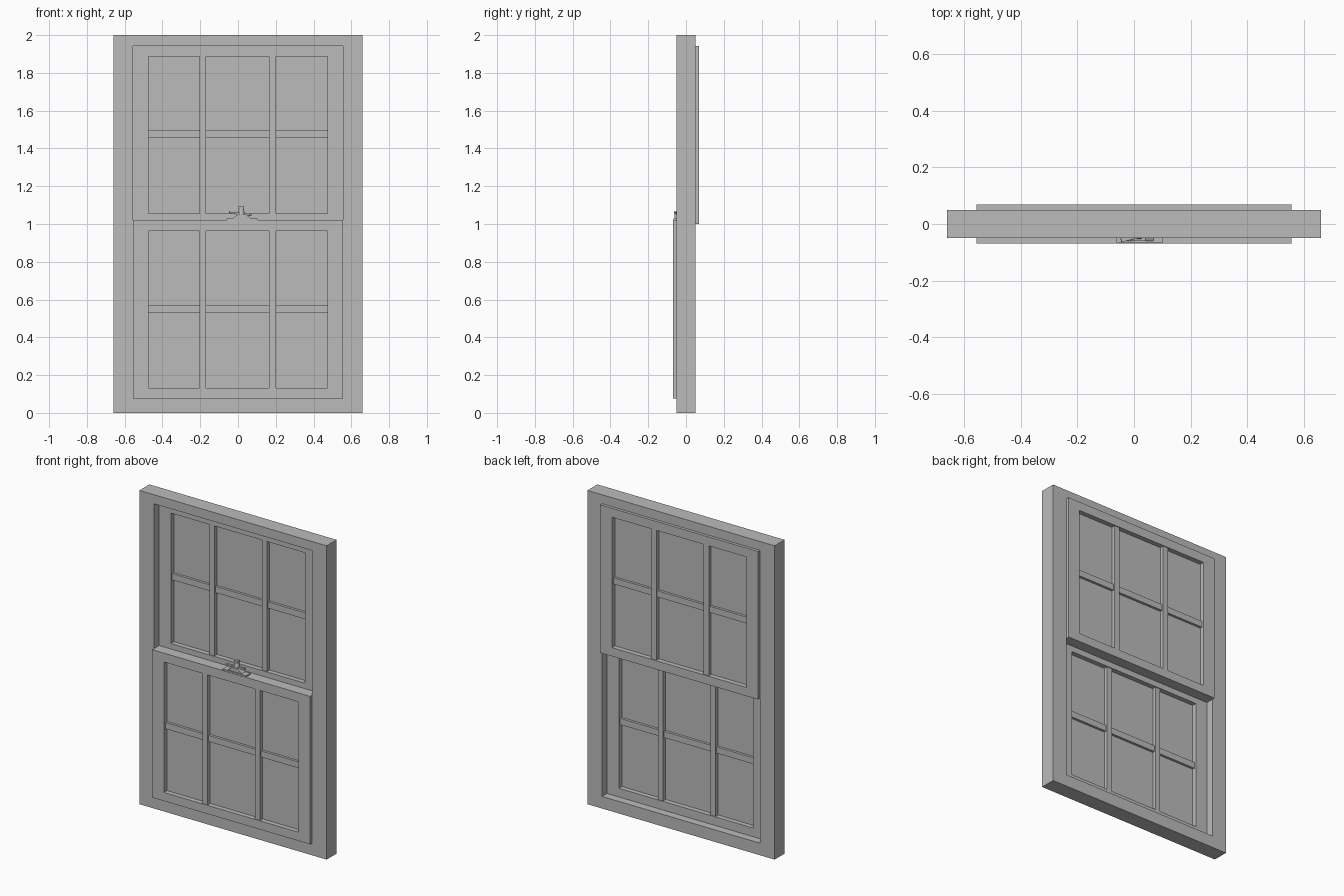
import bpy, bmesh, math
from mathutils import Matrix

cube = bpy.data.objects.get("Cube")
if cube:
    bpy.data.objects.remove(cube, do_unlink=True)

grey = bpy.data.materials.new("plain_grey")
grey.use_nodes = True
grey.diffuse_color = (0.5, 0.5, 0.5, 1)
grey.node_tree.nodes["Principled BSDF"].inputs["Base Color"].default_value = (0.5, 0.5, 0.5, 1)


def finish(name, bm):
    bmesh.ops.recalc_face_normals(bm, faces=bm.faces)
    mesh = bpy.data.meshes.new(name)
    bm.to_mesh(mesh)
    bm.free()
    mesh.materials.append(grey)
    ob = bpy.data.objects.new(name, mesh)
    bpy.context.collection.objects.link(ob)
    return ob


def box(name, x, y, z):
    """Box from (min, max) pairs."""
    bm = bmesh.new()
    size = [b - a for a, b in (x, y, z)]
    mid = [(a + b) / 2 for a, b in (x, y, z)]
    bmesh.ops.create_cube(bm, size=1, matrix=Matrix.Translation(mid) @ Matrix.Diagonal((*size, 1)))
    return finish(name, bm)


def ring(name, outer, inner, y):
    """Rectangular border; outer and inner are (half width, bottom, top)."""
    bm = bmesh.new()
    loops = []
    for (w, lo, hi), depth in ((outer, y[0]), (inner, y[0]), (inner, y[1]), (outer, y[1])):
        loops.append([bm.verts.new((sx * w, depth, z))
                      for sx, z in ((-1, lo), (1, lo), (1, hi), (-1, hi))])
    for i in range(4):
        a, b = loops[i], loops[(i + 1) % 4]
        for j in range(4):
            k = (j + 1) % 4
            bm.faces.new((a[j], a[k], b[k], b[j]))
    return finish(name, bm)


def prism(name, profile, y):
    """Extrude an (x, z) profile along y."""
    bm = bmesh.new()
    face = bm.faces.new([bm.verts.new((px, y[0], pz)) for px, pz in profile])
    out = bmesh.ops.extrude_face_region(bm, geom=[face])
    verts = [v for v in out["geom"] if isinstance(v, bmesh.types.BMVert)]
    bmesh.ops.translate(bm, verts=verts, vec=(0, y[1] - y[0], 0))
    return finish(name, bm)


# Outer frame
ring("window_frame", (0.66, 0, 2), (0.557, 0.077, 1.942), (-0.05, 0.05))


# Sliding sash with glass and glazing bars
def sash(name, bottom, side):
    mid = side * 0.0345
    ring(name + "_sash", (0.557, bottom, bottom + 0.943),
         (0.474, bottom + 0.055, bottom + 0.886), (mid - 0.0345, mid + 0.0345))
    lo, hi = bottom + 0.055, bottom + 0.886
    box(name + "_glass", (-0.474, 0.474), (mid - 0.004, mid + 0.004), (lo, hi))
    for label, x in (("left", 0.183), ("right", -0.187)):
        box(f"{name}_{label}_upright_bar", (x - 0.018, x + 0.018),
            (mid - 0.029, mid + 0.029), (lo, hi))
    middle = bottom + 0.475
    box(name + "_cross_bar", (-0.474, 0.474), (mid - 0.02, mid + 0.02),
        (middle - 0.02, middle + 0.02))


sash("lower", 0.077, -1)
sash("upper", 1.0, 1)

# Sash lock: plate, tapered hub, pivot and lever
box("lock_plate", (-0.062, 0.103), (-0.066, -0.022), (1.018, 1.029))
prism("lock_hub", [(-0.03, 1.028), (0.07, 1.028), (0.04, 1.052), (0, 1.052)], (-0.06, -0.024))

bm = bmesh.new()
bmesh.ops.create_cone(bm, cap_ends=True, segments=16, radius1=0.018, radius2=0.013,
                      depth=0.03, matrix=Matrix.Translation((0.018, -0.036, 1.065)))
finish("lock_pivot", bm)
box("lock_cap", (0.003, 0.033), (-0.046, -0.026), (1.08, 1.095))

lever = box("lock_lever", (-0.06, 0.06), (-0.007, 0.007), (-0.005, 0.005))
lever.location = (0.012, -0.043, 1.054)
lever.rotation_euler = (0, math.radians(6), math.radians(14))
